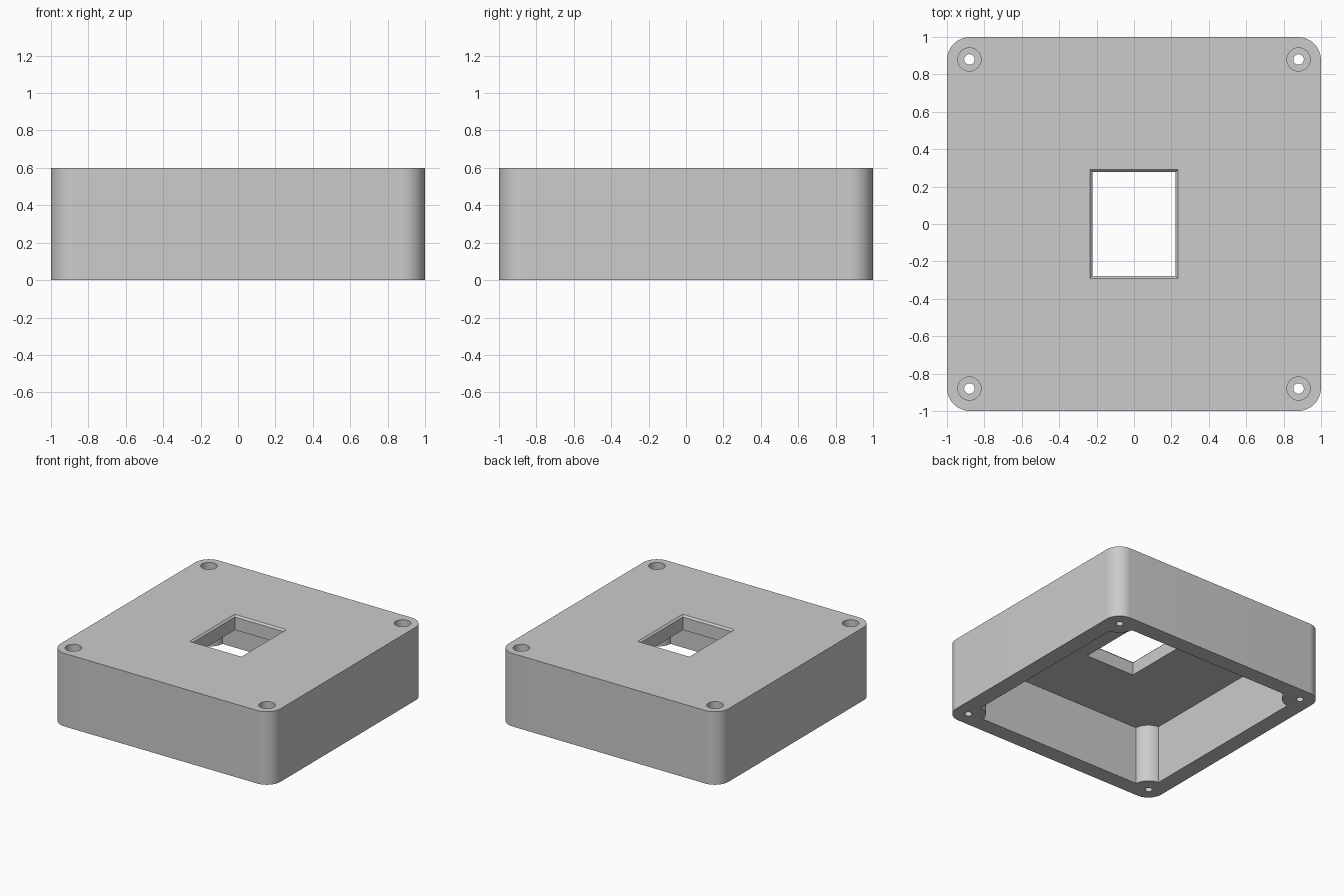
import bpy
import bmesh
from math import sin, cos, pi, asin

cube = bpy.data.objects.get("Cube")
if cube:
    bpy.data.objects.remove(cube, do_unlink=True)

HALF, HEIGHT = 1.0, 0.6
CORNER_R = 0.125
WALL, ROOF = 0.133, 0.12
SCREW, BOSS_R = 0.88, 0.133
BORE_R, BORE_DEPTH, HOLE_R = 0.062, 0.16, 0.028
WINDOW_X, WINDOW_Y, CHAMFER = 0.222, 0.278, 0.014

grey = bpy.data.materials.new("plain_grey")
grey.use_nodes = True
colour = (0.6, 0.6, 0.6, 1)
grey.diffuse_color = colour
grey.node_tree.nodes["Principled BSDF"].inputs["Base Color"].default_value = colour


def arc(cx, cy, r, start, end, steps):
    angles = [start + (end - start) * i / steps for i in range(steps + 1)]
    return [(cx + r * cos(a), cy + r * sin(a)) for a in angles]


def four_corners(quarter):
    """Rotate the points of one corner around z into a closed outline."""
    points = []
    for _ in range(4):
        points += quarter
        quarter = [(-y, x) for x, y in quarter]
    return points


def loft(name, layers):
    """Solid through a stack of (outline, z) layers of equal length."""
    bm = bmesh.new()
    rings = [[bm.verts.new((x, y, z)) for x, y in pts] for pts, z in layers]
    bm.faces.new(rings[0][::-1])
    bm.faces.new(rings[-1])
    for low, high in zip(rings, rings[1:]):
        for i in range(len(low)):
            j = (i + 1) % len(low)
            bm.faces.new((low[i], low[j], high[j], high[i]))
    bmesh.ops.recalc_face_normals(bm, faces=bm.faces)
    mesh = bpy.data.meshes.new(name)
    bm.to_mesh(mesh)
    bm.free()
    mesh.materials.append(grey)
    obj = bpy.data.objects.new(name, mesh)
    bpy.context.collection.objects.link(obj)
    return obj


def cut(target, cutter):
    cutter.hide_render = True
    mod = target.modifiers.new("cut", 'BOOLEAN')
    mod.operation = 'DIFFERENCE'
    mod.solver = 'EXACT'
    mod.object = cutter
    bpy.context.view_layer.objects.active = target
    bpy.ops.object.modifier_apply(modifier=mod.name)
    bpy.data.objects.remove(cutter, do_unlink=True)


def rectangle(grow):
    x, y = WINDOW_X + grow, WINDOW_Y + grow
    return [(-x, -y), (x, -y), (x, y), (-x, y)]


# Rounded block
centre = HALF - CORNER_R
outline = four_corners(arc(centre, centre, CORNER_R, 0, pi / 2, 16))
housing = loft("housing", [(outline, 0), (outline, HEIGHT)])

# Cavity open at the bottom, leaving a round screw boss in each corner
tilt = asin((SCREW - HALF + WALL) / BOSS_R)
boss = arc(SCREW, SCREW, BOSS_R, 3 * pi / 2 - tilt, pi + tilt, 16)
inside = four_corners(boss)
cut(housing, loft("cavity_cutter", [(inside, -0.1), (inside, HEIGHT - ROOF)]))

# Window through the roof with a chamfered top edge
cut(housing, loft("window_cutter", [
    (rectangle(0), HEIGHT - 2 * ROOF), (rectangle(0), HEIGHT - CHAMFER),
    (rectangle(CHAMFER), HEIGHT), (rectangle(CHAMFER), HEIGHT + 0.1)]))

# Counterbored screw holes
for sx in (-1, 1):
    for sy in (-1, 1):
        hole, bore = [arc(sx * SCREW, sy * SCREW, r, 0, 2 * pi, 32)[:-1]
                      for r in (HOLE_R, BORE_R)]
        floor = HEIGHT - BORE_DEPTH
        cut(housing, loft("screw_cutter", [
            (hole, -0.1), (hole, floor), (bore, floor), (bore, HEIGHT + 0.1)]))

# Smooth round surfaces, sharp edges
bpy.ops.object.select_all(action='DESELECT')
housing.select_set(True)
bpy.context.view_layer.objects.active = housing
bpy.ops.object.shade_smooth_by_angle(angle=pi / 6)
